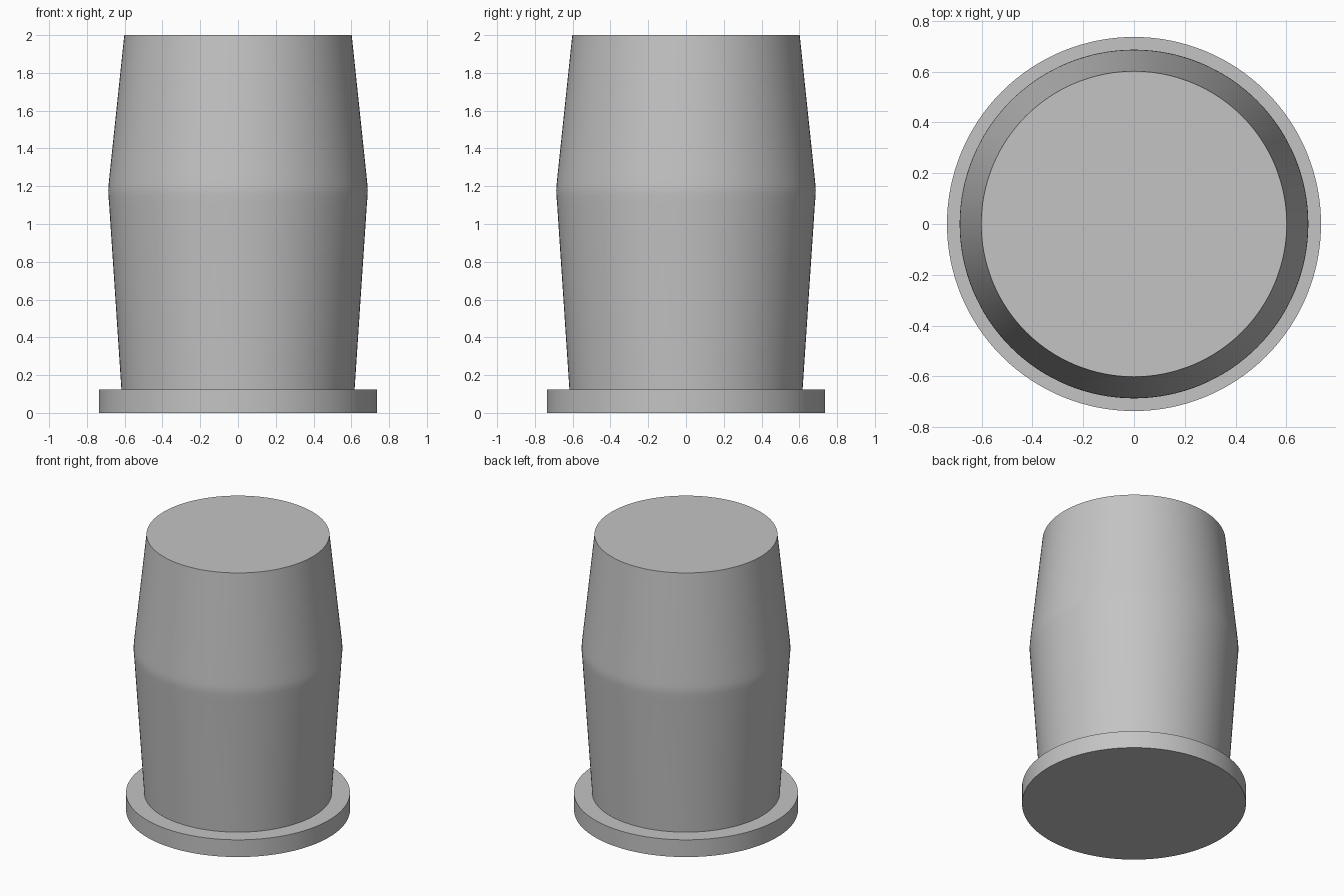
import bpy, bmesh, math

cube = bpy.data.objects.get("Cube")
if cube:
    bpy.data.objects.remove(cube, do_unlink=True)

grey = bpy.data.materials.new("plain grey")
grey.use_nodes = True
colour = (0.55, 0.55, 0.55, 1)
grey.diffuse_color = colour
grey.node_tree.nodes["Principled BSDF"].inputs["Base Color"].default_value = colour


def lathe(name, profile, steps=128):
    """Spin a radius/height profile into a closed, smooth-sided solid."""
    bm = bmesh.new()
    rings = []
    for r, z in profile:
        angles = [math.tau * i / steps for i in range(steps)]
        rings.append([bm.verts.new((r * math.cos(a), r * math.sin(a), z)) for a in angles])
    for low, high in zip(rings, rings[1:]):
        for i in range(steps):
            j = (i + 1) % steps
            bm.faces.new((low[i], low[j], high[j], high[i]))
    bm.faces.new(rings[0][::-1])
    bm.faces.new(rings[-1])
    mesh = bpy.data.meshes.new(name)
    bm.to_mesh(mesh)
    bm.free()
    mesh.materials.append(grey)
    obj = bpy.data.objects.new(name, mesh)
    bpy.context.collection.objects.link(obj)
    bpy.ops.object.select_all(action="DESELECT")
    obj.select_set(True)
    bpy.context.view_layer.objects.active = obj
    bpy.ops.object.shade_smooth_by_angle(angle=math.radians(30))
    return obj


# Flat disc at the bottom
lathe("base_flange", [(0.737, 0), (0.737, 0.125)])

# Barrel that widens to a softly rounded waist, then tapers to a flat top
lathe("tapered_body", [(0.617, 0.12), (0.682, 1.1), (0.686, 1.15), (0.687, 1.18),
                       (0.685, 1.21), (0.681, 1.25), (0.602, 2)])
